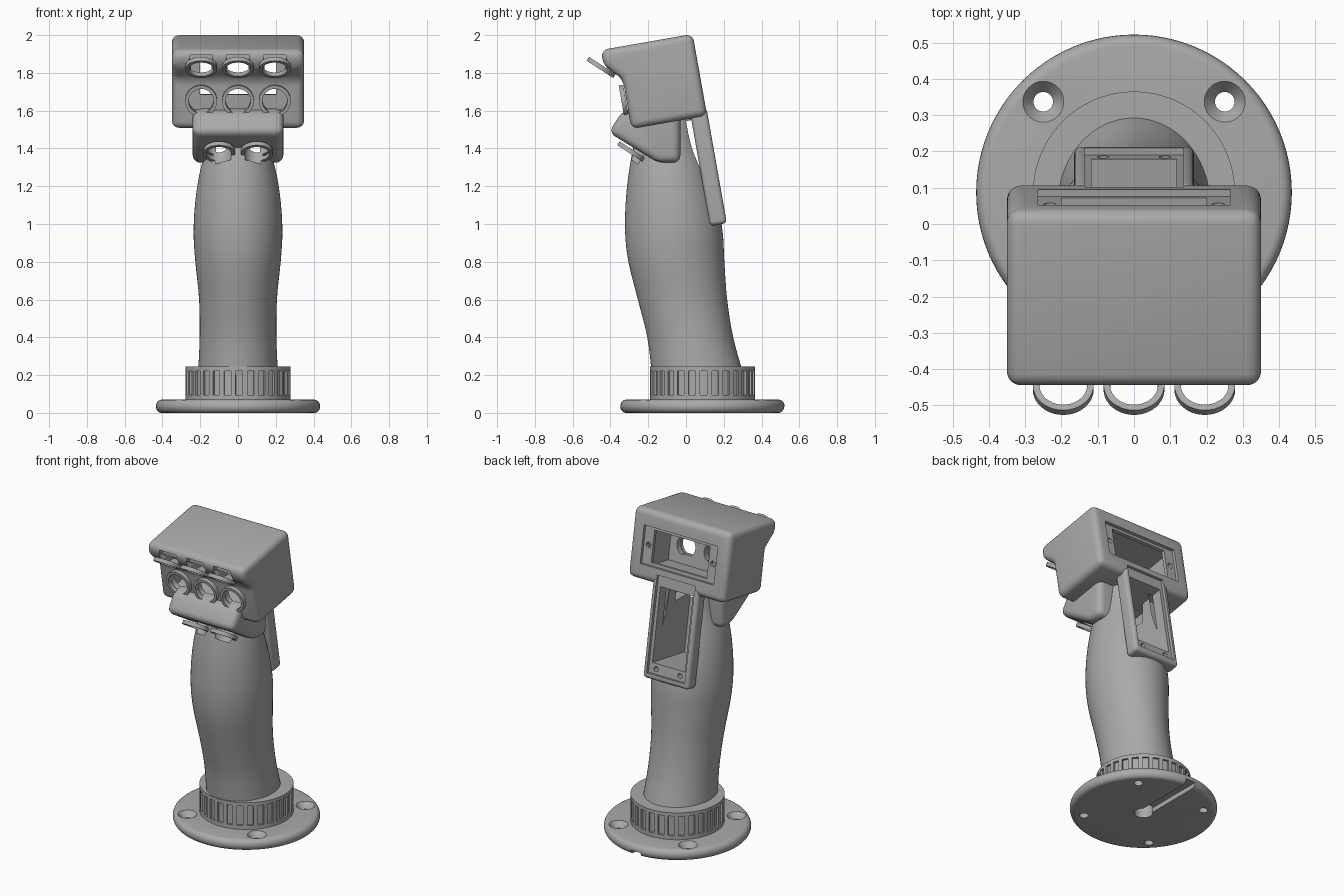
import bpy, bmesh
from math import radians, sin, cos, pi
from mathutils import Matrix, Vector

if "Cube" in bpy.data.objects:
    bpy.data.objects.remove(bpy.data.objects["Cube"])

grey = bpy.data.materials.new("plastic_grey")
grey.use_nodes = True
COLOUR = (0.4, 0.4, 0.4, 1)
grey.diffuse_color = COLOUR
grey.node_tree.nodes["Principled BSDF"].inputs["Base Color"].default_value = COLOUR


def finish(name, bm, matrix=Matrix(), bevel=0):
    if bevel:
        bmesh.ops.bevel(bm, geom=bm.edges[:], offset=bevel, segments=6,
                        profile=0.5, affect='EDGES', clamp_overlap=True)
    bm.transform(matrix)
    bmesh.ops.recalc_face_normals(bm, faces=bm.faces[:])
    mesh = bpy.data.meshes.new(name)
    bm.to_mesh(mesh)
    bm.free()
    mesh.materials.append(grey)
    ob = bpy.data.objects.new(name, mesh)
    bpy.context.scene.collection.objects.link(ob)
    return ob


def box(name, xs, ys, zs, matrix=Matrix(), bevel=0):
    bm = bmesh.new()
    bmesh.ops.create_cube(bm, size=1)
    for v in bm.verts:
        v.co = [r[0] if c < 0 else r[1] for c, r in zip(v.co, (xs, ys, zs))]
    return finish(name, bm, matrix, bevel)


def slab(name, profile, half, bevel):
    """Side profile in y, z pulled across x, with rounded edges."""
    bm = bmesh.new()
    face = bm.faces.new([bm.verts.new((-half, y, z)) for y, z in profile])
    new = bmesh.ops.extrude_face_region(bm, geom=[face])["geom"]
    for v in new:
        if isinstance(v, bmesh.types.BMVert):
            v.co.x = half
    return finish(name, bm, bevel=bevel)


def loft(rows, n):
    """Capped stack of ellipses: z, centre y, radius x, radius y."""
    bm = bmesh.new()
    rings = [[bm.verts.new((rx * sin(2 * pi * i / n), cy - ry * cos(2 * pi * i / n), z))
              for i in range(n)] for z, cy, rx, ry in rows]
    for a, b in zip(rings, rings[1:]):
        for i in range(n):
            j = (i + 1) % n
            bm.faces.new((a[i], a[j], b[j], b[i]))
    bm.faces.new(rings[0])
    bm.faces.new(rings[-1])
    return bm


def cyl(name, r0, r1, z0, z1, matrix=Matrix()):
    return finish(name, loft([(z0, 0, r0, r0), (z1, 0, r1, r1)], 40), matrix)


def cut(ob, cutters):
    for c in cutters:
        m = ob.modifiers.new("cut", 'BOOLEAN')
        m.operation, m.solver, m.object = 'DIFFERENCE', 'EXACT', c
    bpy.context.view_layer.update()
    ev = ob.evaluated_get(bpy.context.evaluated_depsgraph_get())
    mesh = bpy.data.meshes.new_from_object(ev)
    ob.modifiers.clear()
    ob.data = mesh


def catmull(rows, steps):
    pts = [Vector(r) for r in rows]
    pts = [2 * pts[0] - pts[1]] + pts + [2 * pts[-1] - pts[-2]]
    out = []
    for a, b, c, d in zip(pts, pts[1:], pts[2:], pts[3:]):
        for k in range(steps):
            t = k / steps
            out.append(b + (c - a) * t / 2 + (2 * a - 5 * b + 4 * c - d) * t * t / 2
                       + (3 * b - a - 3 * c + d) * t ** 3 / 2)
    return out + [pts[-2]]


def frame(x, y, z, deg):
    return Matrix.Translation((x, y, z)) @ Matrix.Rotation(radians(deg), 4, 'X')


CY = 0.087  # centre of the base in y
TILT = 10

# Round mounting flange with countersunk holes and a cable slot below
rows = [(0.035 - 0.035 * cos(a), CY, 0.405 + 0.03 * sin(a), 0.405 + 0.03 * sin(a))
        for a in [pi * k / 10 for k in range(11)]]
base = finish("base_flange", loft(rows, 96))
cable_hole = cyl("cable_hole", 0.055, 0.055, -0.1, 0.5, frame(0, CY, 0, 0))
base_cuts = [cable_hole, box("cable_slot", (-0.035, 0.035), (CY, 0.7), (-0.1, 0.03))]
for sx in (-1, 1):
    for sy in (-1, 1):
        at = frame(0.25 * sx, CY + 0.25 * sy, 0, 0)
        base_cuts += [cyl("screw_hole", 0.027, 0.027, -0.1, 0.2, at),
                      cyl("countersink", 0.027, 0.058, 0.035, 0.072, at)]

# Collar with a belt of sunken slots
SLOTS = 28
bm = loft([(z, CY, 0.278, 0.278) for z in (0.06, 0.095, 0.222, 0.245)], SLOTS * 5)
bm.faces.ensure_lookup_table()
belt = [bm.faces[SLOTS * 5 + i] for i in range(SLOTS * 5) if (i + 1) % 5 < 3]
bmesh.ops.recalc_face_normals(bm, faces=bm.faces[:])
bmesh.ops.inset_region(bm, faces=belt, thickness=0.0005, depth=-0.013)
collar = finish("slotted_collar", bm)

# Hand grip: height, front y, back y, half width
grip_rows = [(0.2, -0.18, 0.305, 0.212), (0.4, -0.205, 0.25, 0.203), (0.6, -0.255, 0.218, 0.206),
             (0.8, -0.305, 0.203, 0.226), (0.95, -0.322, 0.195, 0.235), (1.1, -0.32, 0.17, 0.228),
             (1.25, -0.306, 0.13, 0.207), (1.4, -0.28, 0.08, 0.172), (1.56, -0.24, 0.05, 0.15)]
grip = finish("hand_grip", loft([(z, (f + b) / 2, w, (b - f) / 2)
                                 for z, f, b, w in catmull(grip_rows, 4)], 64))

# Head housing with an overhanging brow, and the thumb block beneath it
head = slab("head_housing", [(0.035, 2.006), (-0.45, 1.921), (-0.437, 1.838), (-0.335, 1.768),
                             (-0.289, 1.503), (0.112, 1.574)], 0.35, 0.038)
block = slab("thumb_block", [(-0.41, 1.485), (-0.335, 1.6), (-0.03, 1.65),
                             (-0.03, 1.325), (-0.15, 1.325)], 0.24, 0.04)

# Long cover frame down the back of the grip
back = frame(0, 0.164, 1.30, TILT)
cover = box("back_cover_frame", (-0.165, 0.165), (-0.09, 0), (-0.3, 0.32), back, 0.022)

# Cavities and openings shared by the housings
cover_cuts = [box("cover_recess", (-0.137, 0.137), (-0.02, 0.1), (-0.265, 0.34), back),
              box("cover_window", (-0.117, 0.117), (-0.355, 0.1), (-0.2, 0.27), back)]
cover_cuts += [cyl("cover_screw", 0.016, 0.016, -0.07, 0.1,
                   back @ frame(0.085 * s, 0, -0.233, -90)) for s in (-1, 1)]
rear = frame(0, 0.0725, 1.79, TILT)
head_cuts = [box("head_cavity", (-0.31, 0.31), (-0.37, -0.04), (-0.18, 0.18), rear),
             box("head_recess", (-0.265, 0.265), (-0.018, 0.1), (-0.12, 0.12), rear),
             box("head_window", (-0.2, 0.2), (-0.06, 0.1), (-0.1, 0.1), rear)]
head_cuts += [cyl("head_screw", 0.017, 0.017, -0.07, 0.1,
                  rear @ frame(0.232 * s, 0, 0, -90)) for s in (-1, 1)]
block_cuts = [box("block_cavity", (-0.18, 0.18), (-0.24, -0.06), (1.41, 1.53))]

# Button collars: brow row, face row, thumb row
parts = []
for label, x_list, y, z, deg, depth, bores in (
        ("brow", (-0.195, 0, 0.195), -0.447, 1.832, 147, 0.04, head_cuts),
        ("face", (-0.195, 0, 0.195), -0.314, 1.655, 100, 0.1, head_cuts),
        ("thumb", (-0.1, 0.1), -0.285, 1.385, 147, 0.12, block_cuts)):
    for x in x_list:
        at = frame(x, y, z, deg)
        ring = cyl(label + "_button_ring", 0.084, 0.084, -0.008, 0.016, at)
        if label == "face":
            ring.data.transform(Matrix.Translation((0, -0.012, -0.002)))
        bore = cyl("button_bore", 0.066, 0.066, -depth, 0.04, at)
        bores.append(bore)
        parts.append((ring, [bore]))
        if label == "brow":
            head_cuts.append(box("brow_port", (x - 0.055, x + 0.055), (-0.5, -0.27), (1.79, 1.86)))
            head_cuts.append(box("brow_notch", (x - 0.06, x + 0.06), (-0.5, -0.415), (1.8, 1.895)))

# Carve every part, then drop the cutters
parts += [(base, base_cuts), (collar, [cable_hole]), (cover, cover_cuts),
          (grip, [cable_hole] + cover_cuts + block_cuts + head_cuts[:1]),
          (head, head_cuts + cover_cuts), (block, block_cuts + cover_cuts + head_cuts[:1])]
for ob, cutters in parts:
    cut(ob, cutters)
solid = [ob for ob, _ in parts]
for c in {c for _, cs in parts for c in cs}:
    bpy.data.objects.remove(c)

# Smooth shading with crisp edges
bpy.ops.object.select_all(action='DESELECT')
for ob in solid:
    ob.select_set(True)
bpy.context.view_layer.objects.active = solid[0]
bpy.ops.object.shade_smooth_by_angle(angle=radians(35))
